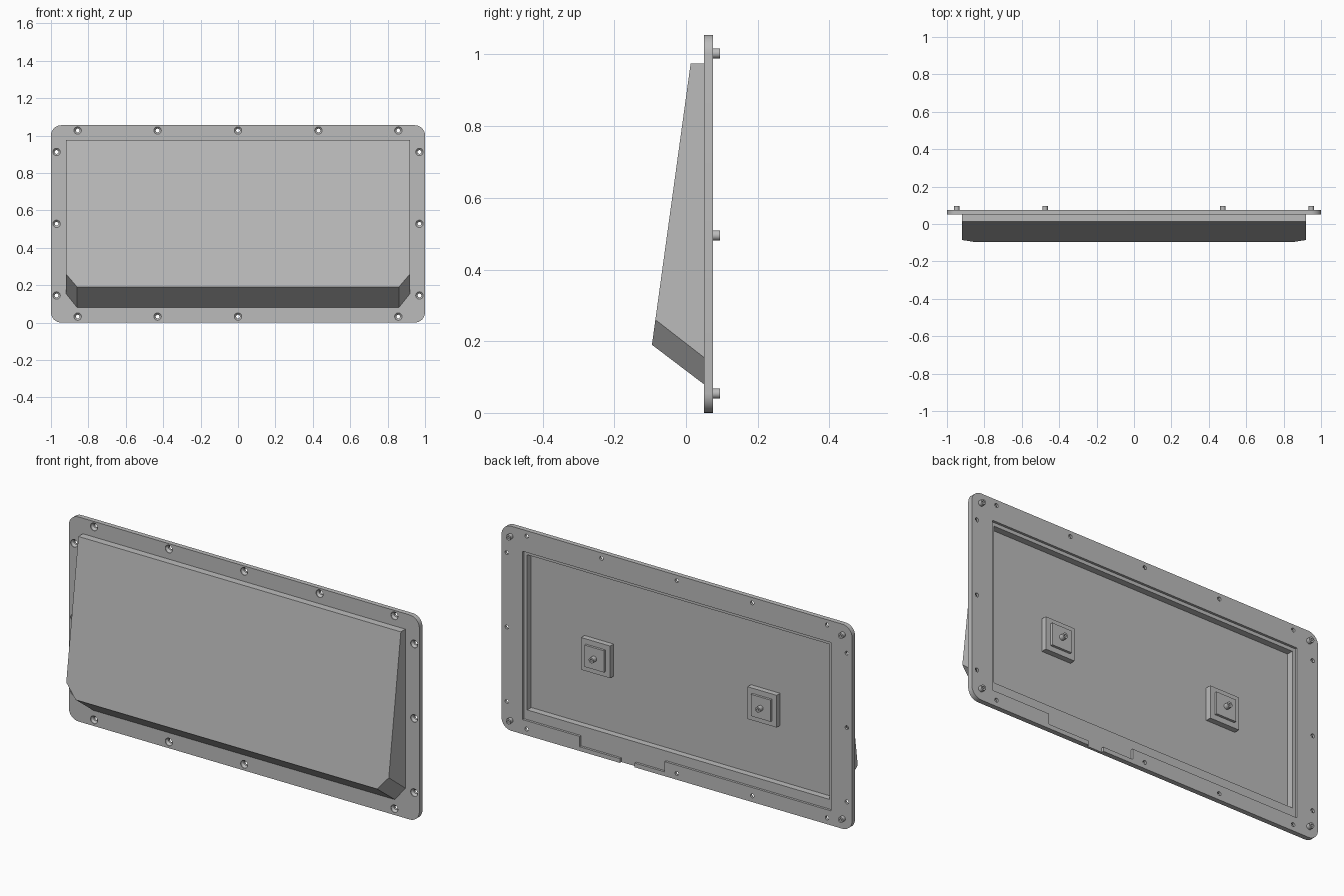
import bpy, bmesh, math
from mathutils import Matrix

cube = bpy.data.objects.get("Cube")
if cube:
    bpy.data.objects.remove(cube, do_unlink=True)

grey = bpy.data.materials.new("plain_grey")
grey.use_nodes = True
grey.diffuse_color = (0.5, 0.5, 0.5, 1)
grey.node_tree.nodes["Principled BSDF"].inputs["Base Color"].default_value = (0.5, 0.5, 0.5, 1)


def make(name, bm):
    bmesh.ops.recalc_face_normals(bm, faces=bm.faces)
    mesh = bpy.data.meshes.new(name)
    bm.to_mesh(mesh)
    bm.free()
    mesh.materials.append(grey)
    obj = bpy.data.objects.new(name, mesh)
    bpy.context.collection.objects.link(obj)
    return obj


def loft(bm, loops):
    """Skin matching point loops and cap both ends."""
    rings = [[bm.verts.new(p) for p in loop] for loop in loops]
    n = len(rings[0])
    for a, b in zip(rings, rings[1:]):
        for i in range(n):
            j = (i + 1) % n
            bm.faces.new((a[i], a[j], b[j], b[i]))
    bm.faces.new(rings[0])
    bm.faces.new(rings[-1])


def box(bm, x0, x1, y0, y1, z0, z1):
    loft(bm, [[(x0, y, z0), (x1, y, z0), (x1, y, z1), (x0, y, z1)] for y in (y0, y1)])


def turned(bm, x, z, profile, sides=24):
    """Solid turned about the y axis from (radius, y) pairs."""
    angles = [math.tau * i / sides for i in range(sides)]
    loft(bm, [[(x + r * math.cos(a), y, z + r * math.sin(a)) for a in angles]
              for r, y in profile])


def boolean(target, cutter, operation):
    mod = target.modifiers.new("cut", 'BOOLEAN')
    mod.operation = operation
    mod.solver = 'EXACT'
    mod.object = cutter
    deps = bpy.context.evaluated_depsgraph_get()
    mesh = bpy.data.meshes.new_from_object(target.evaluated_get(deps))
    target.modifiers.clear()
    target.data = mesh
    bpy.data.objects.remove(cutter, do_unlink=True)


def smooth(obj):
    bpy.ops.object.select_all(action='DESELECT')
    obj.select_set(True)
    bpy.context.view_layer.objects.active = obj
    bpy.ops.object.shade_smooth_by_angle(angle=math.radians(25))


FRONT, BACK, HEIGHT, RADIUS = 0.05, 0.075, 1.055, 0.055
LEDGE, FLOOR = 0.063, 0.03

# Mounting plate with rounded corners
outline = []
for k, (sx, sz) in enumerate([(1, 1), (-1, 1), (-1, -1), (1, -1)]):
    for i in range(9):
        a = math.pi / 2 * (k + i / 8)
        outline.append((sx * (1 - RADIUS) + RADIUS * math.cos(a),
                        HEIGHT / 2 + sz * (HEIGHT / 2 - RADIUS) + RADIUS * math.sin(a)))
bm = bmesh.new()
loft(bm, [[(x, y, z) for x, z in outline] for y in (FRONT, BACK)])
panel = make("panel", bm)


# Sloping cover with clipped lower corners
def cover_loop(y_top, y_clip, y_low, z_clip, z_low):
    half = [(0.92, y_top, 0.975), (0.92, y_clip, z_clip), (0.86, y_low, z_low)]
    return half + [(-x, y, z) for x, y, z in reversed(half)]


bm = bmesh.new()
loft(bm, [cover_loop(0.013, -0.0854, -0.095, 0.26, 0.19),
          cover_loop(FRONT, FRONT, FRONT, 0.155, 0.08),
          cover_loop(0.06, 0.06, 0.06, 0.155, 0.08)])
boolean(panel, make("cover", bm), 'UNION')

# Stepped recess in the back, then the cable notch and its outlet
for name, size in [("recess_rim", (-0.88, 0.88, LEDGE, 0.1, 0.075, 0.943)),
                   ("recess_well", (-0.862, 0.862, FLOOR, 0.1, 0.125, 0.925)),
                   ("notch", (0.07, 0.555, LEDGE, 0.1, 0.022, 0.09)),
                   ("outlet", (0.24, 0.325, LEDGE, 0.1, -0.05, 0.04))]:
    bm = bmesh.new()
    box(bm, *size)
    boolean(panel, make(name, bm), 'DIFFERENCE')

# Countersunk screw holes around the border
spots = [(x, HEIGHT - 0.028) for x in (-0.857, -0.43, 0, 0.43, 0.857)]
spots += [(x, 0.032) for x in (-0.857, -0.43, 0, 0.857)]
spots += [(s * 0.97, z) for s in (-1, 1) for z in (0.145, 0.528, 0.912)]
bm = bmesh.new()
for x, z in spots:
    turned(bm, x, z, [(0.02, 0.04), (0.02, 0.053), (0.01, 0.063), (0.01, 0.1)])
boolean(panel, make("screw_holes", bm), 'DIFFERENCE')
smooth(panel)


# Hollow locating pegs
def peg(name, x, z, base):
    bm = bmesh.new()
    turned(bm, x, z, [(0.014, base), (0.014, 0.095), (0.006, 0.095), (0.006, 0.08)])
    smooth(make(name, bm))


for sx, side in ((1, "left"), (-1, "right")):
    for z, level in ((1.003, "upper"), (0.054, "lower")):
        peg(f"{level}_{side}_peg", sx * 0.948, z, 0.07)
    # Stepped square boss carrying the middle peg
    x, z = sx * 0.475, 0.495
    for name, half, y0, y1 in (("boss", 0.083, FLOOR - 0.005, 0.058),
                               ("boss_step", 0.056, 0.05, 0.07)):
        bm = bmesh.new()
        box(bm, x - half, x + half, y0, y1, z - half, z + half)
        make(f"{side}_{name}", bm)
    peg(f"{side}_middle_peg", x, z, 0.065)
